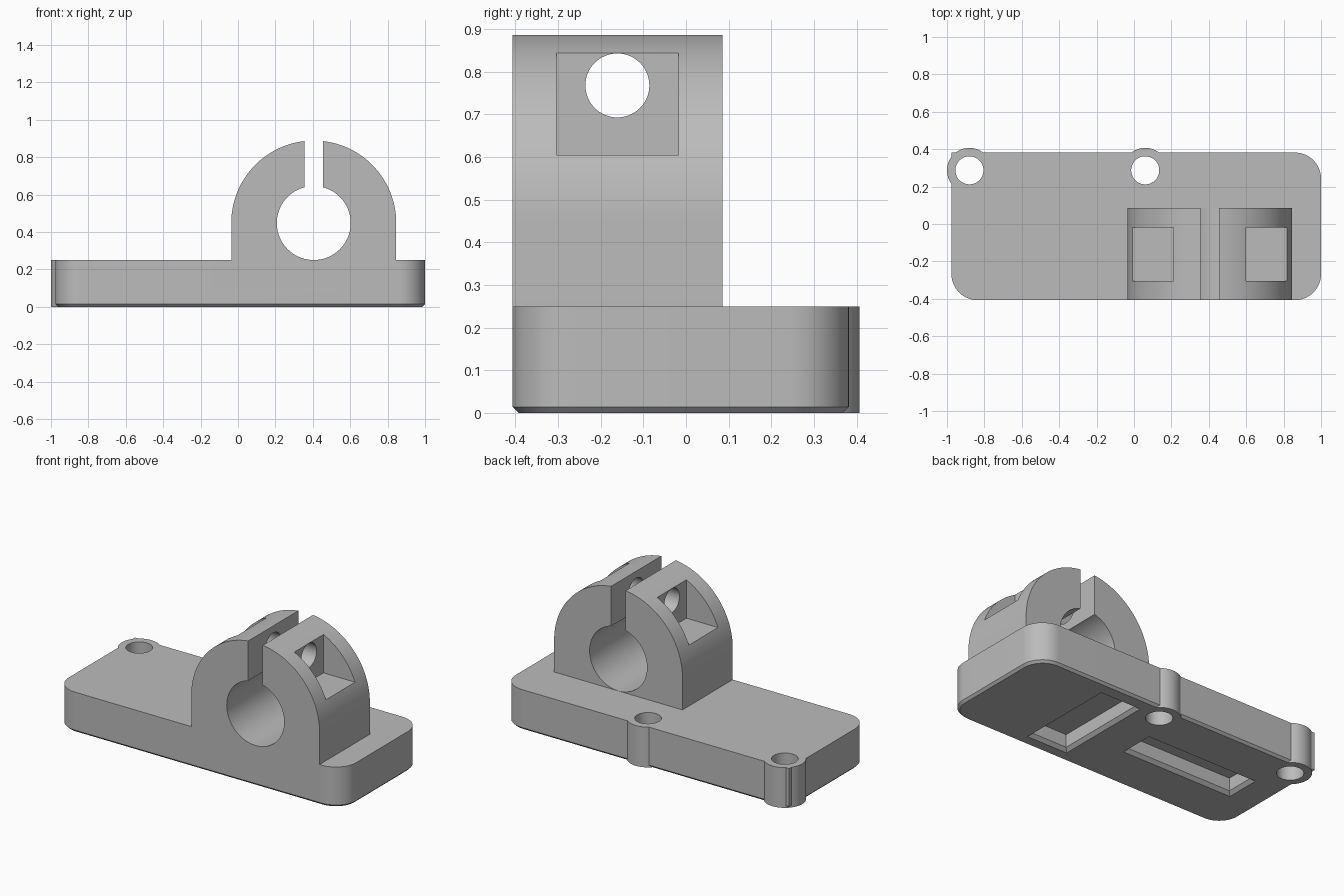
import bpy
import bmesh
from math import cos, sin, pi, radians

if "Cube" in bpy.data.objects:
    bpy.data.objects.remove(bpy.data.objects["Cube"], do_unlink=True)

grey = bpy.data.materials.new("neutral grey")
grey.use_nodes = True
grey.diffuse_color = (0.5, 0.5, 0.5, 1)
grey.node_tree.nodes["Principled BSDF"].inputs["Base Color"].default_value = (0.5, 0.5, 0.5, 1)

# Main dimensions
LEFT, RIGHT, FRONT, BACK = -0.976, 1.0, -0.407, 0.382
TOP, CHAMFER = 0.25, 0.014
AXIS_X, AXIS_Z = 0.405, 0.448
BLOCK_R, BORE_R = 0.441, 0.1975
BLOCK_BACK = 0.086
SCREW_Y, SCREW_Z, HOLE_R = -0.161, 0.768, 0.075


def loft(name, rings):
    """Solid skinned through rings of 3D points, capped at both ends."""
    bm = bmesh.new()
    loops = [[bm.verts.new(p) for p in ring] for ring in rings]
    n = len(loops[0])
    for a, b in zip(loops, loops[1:]):
        for i in range(n):
            j = (i + 1) % n
            bm.faces.new((a[i], a[j], b[j], b[i]))
    bm.faces.new(loops[0][::-1])
    bm.faces.new(loops[-1])
    bmesh.ops.recalc_face_normals(bm, faces=bm.faces)
    mesh = bpy.data.meshes.new(name)
    bm.to_mesh(mesh)
    bm.free()
    mesh.materials.append(grey)
    obj = bpy.data.objects.new(name, mesh)
    bpy.context.collection.objects.link(obj)
    return obj


PLACE = {
    "x": lambda u, v, w: (w, u, v),
    "y": lambda u, v, w: (u, w, v),
    "z": lambda u, v, w: (u, v, w),
}


def prism(name, profile, axis, lo, hi):
    return loft(name, [[PLACE[axis](u, v, w) for u, v in profile] for w in (lo, hi)])


def arc(u, v, r, start=0, end=360, steps=96):
    count = steps if end - start == 360 else steps + 1
    angles = [radians(start + (end - start) * i / steps) for i in range(count)]
    return [(u + r * cos(a), v + r * sin(a)) for a in angles]


def rect(u0, u1, v0, v1):
    return [(u0, v0), (u1, v0), (u1, v1), (u0, v1)]


def plate_outline(d):
    """Three rounded corners and a square one at the back, inset by d."""
    r = 0.14
    pts = arc(LEFT + r, FRONT + r, r - d, 180, 270, 24)
    pts += arc(RIGHT - r, FRONT + r, r - d, 270, 360, 24)
    pts += arc(RIGHT - r, BACK - r, r - d, 0, 90, 24)
    return pts + [(LEFT + d, BACK - d)]


def combine(target, tool, operation):
    mod = target.modifiers.new(tool.name, "BOOLEAN")
    mod.operation = operation
    mod.solver = "EXACT"
    mod.object = tool
    bpy.ops.object.select_all(action="DESELECT")
    bpy.context.view_layer.objects.active = target
    target.select_set(True)
    bpy.ops.object.modifier_apply(modifier=mod.name)
    bpy.data.objects.remove(tool, do_unlink=True)


# Base plate with chamfered lower edge
body = loft("clamp_bracket", [[(x, y, z) for x, y in plate_outline(d)]
                              for z, d in ((0, CHAMFER), (CHAMFER, 0), (TOP, 0))])

# Screw bosses on the back edge
BOSSES = ((-0.88, 0.287), (0.06, 0.287))
for x, y in BOSSES:
    combine(body, prism("boss", arc(x, y, 0.12), "z", 0, TOP), "UNION")

# Arched clamp block, flush with the plate front
arch = arc(AXIS_X, AXIS_Z, BLOCK_R, 0, 180)
arch += [(AXIS_X - BLOCK_R, 0.12), (AXIS_X + BLOCK_R, 0.12)]
combine(body, prism("clamp_block", arch, "y", FRONT, BLOCK_BACK), "UNION")

# Vertical mounting holes
for x, y in BOSSES:
    combine(body, prism("boss_hole", arc(x, y, HOLE_R, steps=64), "z", -0.1, 0.4), "DIFFERENCE")

# Clamp bore and slot
combine(body, prism("bore", arc(AXIS_X, AXIS_Z, BORE_R), "y", -0.6, 0.3), "DIFFERENCE")
slot = rect(AXIS_X - 0.05, AXIS_X + 0.05, AXIS_Z, 1.1)
combine(body, prism("slot", slot, "y", -0.6, 0.3), "DIFFERENCE")

# Mirrored pockets for the clamp screw head and nut
for side in (-1, 1):
    u = sorted((AXIS_X + side * 0.195, AXIS_X + side * 0.6))
    pocket = rect(u[0], u[1], 0.605, 1.1)
    combine(body, prism("screw_pocket", pocket, "y", -0.304, -0.018), "DIFFERENCE")
combine(body, prism("screw_hole", arc(SCREW_Y, SCREW_Z, HOLE_R, steps=64), "x", -0.5, 1.3),
        "DIFFERENCE")

# Chamfered recesses in the underside
for x0, x1, y0, y1 in ((0.205, 0.485, -0.332, 0.298), (-0.79, -0.027, -0.122, 0.096)):
    rings = []
    for z, d in ((-0.02, -0.02), (0.02, 0.02), (0.1, 0.02)):
        rings.append([(x, y, z) for x, y in rect(x0 + d, x1 - d, y0 + d, y1 - d)])
    combine(body, loft("recess", rings), "DIFFERENCE")

# Smooth curved walls, keep edges crisp
bpy.ops.object.select_all(action="DESELECT")
bpy.context.view_layer.objects.active = body
body.select_set(True)
bpy.ops.object.shade_smooth_by_angle(angle=radians(30))
